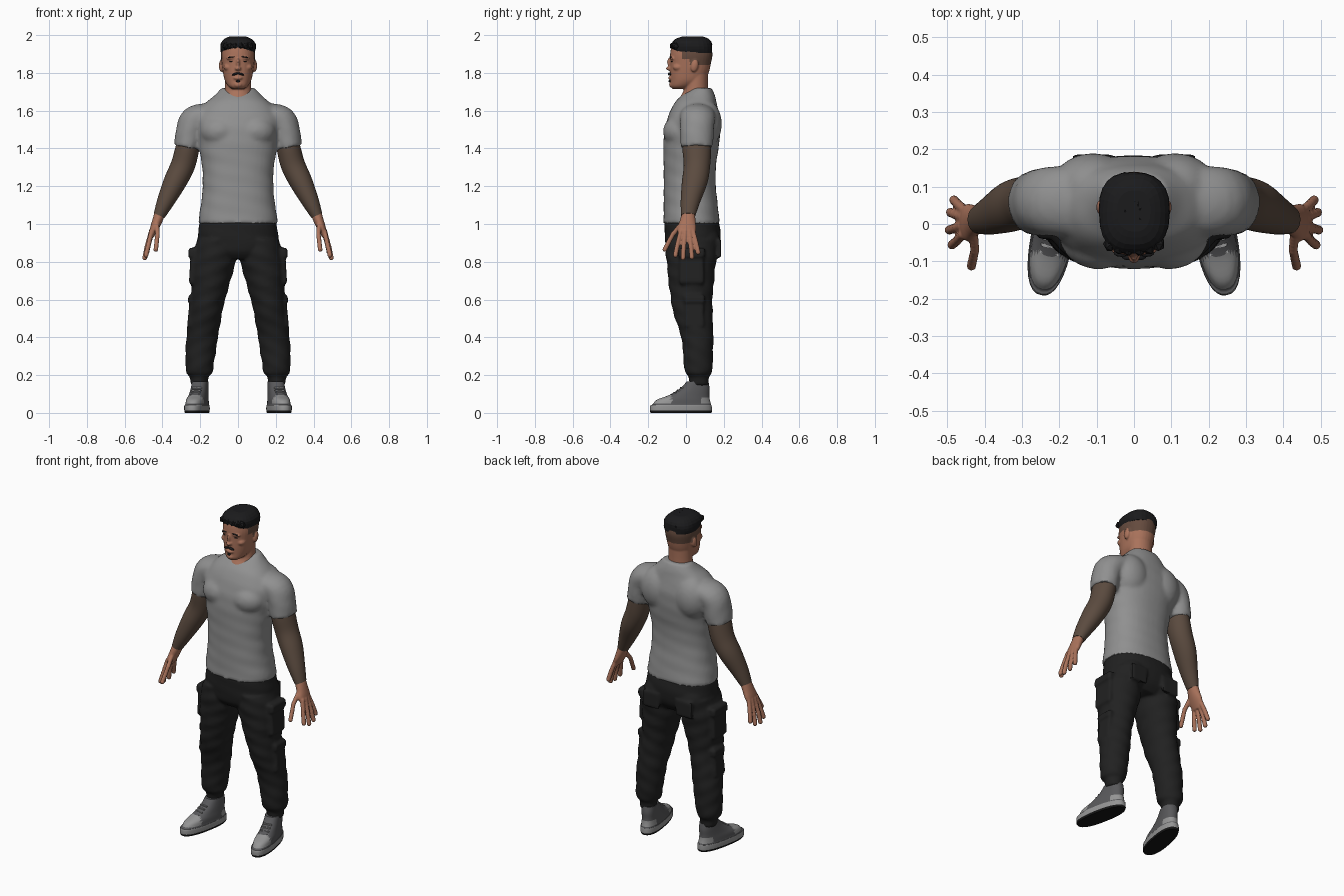
import bpy, bmesh, math, random
from mathutils import Matrix, Vector

random.seed(4)
if "Cube" in bpy.data.objects:
    bpy.data.objects.remove(bpy.data.objects["Cube"])


def material(name, *rgb):
    m = bpy.data.materials.new(name)
    m.use_nodes = True
    m.diffuse_color = (*rgb, 1)
    m.node_tree.nodes["Principled BSDF"].inputs["Base Color"].default_value = (*rgb, 1)
    return m


SKIN = material("skin", .40, .17, .105)
INKED = material("inked skin", .105, .07, .05)
FADE = material("shaved hair", .13, .07, .048)
HAIR = material("black hair", .011, .011, .012)
SHIRT = material("grey cotton", .28, .28, .28)
PANTS = material("black cloth", .015, .015, .015)
SHOE = material("dark grey suede", .10, .10, .105)
PANEL = material("light grey leather", .30, .30, .30)
RUBBER = material("black rubber", .008, .008, .008)


def spline(a, b, c, d, t):
    return [.5 * (2 * q + (r - p) * t + (2 * p - 5 * q + 4 * r - s) * t * t
                  + (3 * q - p - 3 * r + s) * t ** 3) for p, q, r, s in zip(a, b, c, d)]


def loft(bm, rings, side=1, n=32, e=2, tilt=False, ripple=0, steps=5):
    """Skin smooth elliptical sections given as (x, y, z, rx, ry)."""
    pts, last = [], len(rings) - 1
    for i in range(last):
        quad = [rings[max(0, min(last, i + k))] for k in (-1, 0, 1, 2)]
        pts += [spline(*quad, j / steps) for j in range(steps)]
    pts.append(rings[-1])
    loops = []
    for i, (x, y, z, rx, ry) in enumerate(pts):
        a, b = pts[max(0, i - 1)], pts[min(len(pts) - 1, i + 1)]
        t = Vector((b[0] - a[0], 0, b[2] - a[2])).normalized() if tilt else Vector((0, 0, -1))
        u = Vector((-t.z, 0, t.x))
        loop = []
        for k in range(n):
            w = math.tau * k / n
            c, s = math.cos(w), math.sin(w)
            f = 1 + ripple * (math.sin(z * 75 + 3 * w) + .6 * math.sin(z * 43 - 2 * w))
            co = Vector((x, y, z)) + u * (rx * f * math.copysign(abs(c) ** (2 / e), c))
            co.y += ry * f * math.copysign(abs(s) ** (2 / e), s)
            co.x *= side
            loop.append(bm.verts.new(co))
        loops.append(loop)
    for a, b in zip(loops, loops[1:]):
        for k in range(n):
            bm.faces.new((a[k - 1], a[k], b[k], b[k - 1]))
    bm.faces.new(loops[0])
    bm.faces.new(loops[-1])


def ball(bm, loc, size, rot=0, axis='Y', sub=3):
    m = Matrix.Translation(loc) @ Matrix.Rotation(rot, 4, axis) @ Matrix.Diagonal((*size, 1))
    bmesh.ops.create_icosphere(bm, subdivisions=sub, radius=1, matrix=m)


def box(bm, loc, size, rot=0, bevel=.008):
    m = Matrix.Translation(loc) @ Matrix.Rotation(rot, 4, 'Y') @ Matrix.Diagonal((*size, 1))
    verts = bmesh.ops.create_cube(bm, size=2, matrix=m)["verts"]
    edges = list({ed for v in verts for ed in v.link_edges})
    bmesh.ops.bevel(bm, geom=edges, offset=bevel, segments=2, affect='EDGES')


def finish(bm, name, mats, voxel=0, smooth=2, rule=None, angle=45):
    bmesh.ops.recalc_face_normals(bm, faces=bm.faces)
    me = bpy.data.meshes.new(name)
    bm.to_mesh(me)
    bm.free()
    ob = bpy.data.objects.new(name, me)
    bpy.context.collection.objects.link(ob)
    if voxel:
        mod = ob.modifiers.new("merge", 'REMESH')
        mod.mode, mod.voxel_size = 'VOXEL', voxel
        mod = ob.modifiers.new("soften", 'SMOOTH')
        mod.factor, mod.iterations = .5, smooth
        deps = bpy.context.evaluated_depsgraph_get()
        merged = bpy.data.meshes.new_from_object(ob.evaluated_get(deps))
        ob.modifiers.clear()
        ob.data = me = merged
    me.materials.clear()
    for m in mats:
        me.materials.append(m)
    for p in me.polygons:
        p.material_index = rule(p.center) if rule else 0
    bpy.ops.object.select_all(action='DESELECT')
    ob.select_set(True)
    bpy.context.view_layer.objects.active = ob
    if angle:
        bpy.ops.object.shade_smooth_by_angle(angle=math.radians(angle))
    return ob


# Shirt: torso, chest and shoulder blades merged with the sleeves
bm = bmesh.new()
loft(bm, [(0, .03, 1.0, .212, .15), (0, .025, 1.1, .197, .143), (0, .02, 1.2, .187, .138),
          (0, .02, 1.3, .19, .138), (0, .026, 1.4, .205, .146), (0, .034, 1.5, .222, .148),
          (0, .042, 1.57, .22, .136), (0, .05, 1.64, .17, .112), (0, .066, 1.68, .125, .088),
          (0, .085, 1.72, .088, .05)], n=40, e=2.3, ripple=.006)
for s in (1, -1):
    loft(bm, [(.16, .062, 1.58, .062, .095), (.23, .06, 1.55, .076, .092),
              (.255, .058, 1.48, .075, .089), (.27, .057, 1.405, .07, .084)], s, tilt=True, ripple=.008)
    ball(bm, (s * .095, -.03, 1.49), (.105, .092, .085))
    ball(bm, (s * .11, .1, 1.53), (.11, .09, .13))
finish(bm, "shirt", [SHIRT], .012)

# Trousers: hips, legs and cargo pockets
bm = bmesh.new()
loft(bm, [(0, .03, 1.015, .203, .144), (0, .036, .93, .213, .148), (0, .032, .86, .205, .135),
          (0, .03, .815, .15, .1)], n=40, e=2.3, ripple=.006)
for s in (1, -1):
    loft(bm, [(.115, .035, .92, .1, .14), (.13, .028, .8, .116, .131), (.158, .03, .6, .09, .11),
              (.175, .042, .5, .086, .1), (.19, .06, .4, .084, .085), (.202, .065, .27, .076, .077),
              (.205, .066, .215, .07, .07), (.205, .068, .19, .05, .055),
              (.205, .07, .145, .045, .05)], s, ripple=.02, steps=8)
    ball(bm, (s * .1, .09, .9), (.1, .092, .1))
    box(bm, (s * .229, .03, .765), (.026, .065, .085), s * -.06)
    box(bm, (s * .229, .03, .845), (.033, .07, .028), s * -.06)
    box(bm, (s * .238, .045, .53), (.024, .05, .08), s * -.1)
    box(bm, (s * .233, .045, .6), (.031, .055, .024), s * -.1)
    box(bm, (s * .11, .178, .87), (.055, .008, .05), bevel=.004)
finish(bm, "trousers", [PANTS], .009, 1)

# Head, neck, nose, brow and ears
bm = bmesh.new()
loft(bm, [(0, .055, 1.6, .09, .075), (0, .047, 1.66, .08, .082), (0, .052, 1.71, .07, .064),
          (0, .055, 1.8, .07, .062)])
loft(bm, [(0, -.025, 1.715, .03, .045), (0, -.018, 1.73, .052, .063), (0, .008, 1.76, .07, .09),
          (0, .018, 1.8, .079, .102), (0, .024, 1.85, .086, .108), (0, .028, 1.9, .09, .112),
          (0, .028, 1.95, .08, .1), (0, .03, 1.98, .05, .065)], e=2.2)
ball(bm, (0, -.086, 1.823), (.016, .02, .011))
ball(bm, (0, -.081, 1.847), (.01, .018, .034), .25, 'X')
ball(bm, (0, -.075, 1.773), (.026, .02, .012))
ball(bm, (0, -.07, 1.738), (.024, .02, .018))
for s in (1, -1):
    ball(bm, (s * .03, -.07, 1.879), (.032, .016, .009), s * .08)
    ball(bm, (s * .052, -.04, 1.83), (.025, .03, .02))
    ball(bm, (s * .088, .045, 1.838), (.013, .02, .034), -.2, 'X')


def scalp(c):
    return int(c.y > -.022 and abs(c.x) < .0925 and c.z > 1.842 + .03 * (c.y < .02))


finish(bm, "head", [SKIN, FADE], .005, 2, scalp)

# Brows, eyes, moustache and chin tuft
bm = bmesh.new()
for s in (1, -1):
    ball(bm, (s * .034, -.078, 1.884), (.021, .01, .004), s * .12, sub=2)
    ball(bm, (s * .034, -.07, 1.861), (.013, .01, .004), sub=2)
    ball(bm, (s * .015, -.087, 1.794), (.019, .01, .006), s * .3, sub=2)
ball(bm, (0, -.087, 1.756), (.011, .007, .006), sub=2)
finish(bm, "facial_hair", [HAIR])

# Cropped hair with overlapping swept locks
bm = bmesh.new()
loft(bm, [(0, .038, 1.905, .088, .1), (0, .032, 1.925, .093, .108), (0, .03, 1.955, .092, .108),
          (0, .032, 1.98, .072, .088), (0, .035, 1.992, .045, .055)], n=24, e=2.5, ripple=.015, steps=2)
for i in range(70):
    a, r = random.uniform(0, math.tau), math.sqrt(random.random())
    x, y = .078 * r * math.cos(a), .032 + .09 * r * math.sin(a)
    ball(bm, (x, y, 1.983 - .036 * r ** 3), (.012, .026, .011), random.uniform(-.7, .7), 'Z', 1)
for x in (-.065, -.04, -.015, .015, .04, .065):
    ball(bm, (x, -.066 + 3 * x * x, 1.943), (.018, .022, .022), random.uniform(-.4, .4), sub=1)
finish(bm, "hair", [HAIR], angle=0)


def shoe_colour(c):
    if c.z < .012:
        return 2
    toe = c.y < -.085 and c.z > .05
    heel = c.y > .07 and .05 < c.z < .085
    return 1 if c.z < .042 or toe or heel else 0


FINGERS = {"index": ((.458, -.028, .96), (.474, -.045, .89), (.487, -.056, .835)),
           "middle": ((.46, -.005, .96), (.482, -.012, .88), (.494, -.016, .82)),
           "ring": ((.458, .018, .96), (.48, .026, .88), (.491, .031, .825)),
           "little": ((.45, .035, .97), (.471, .053, .9), (.482, .064, .85)),
           "thumb": ((.43, -.015, 1.01), (.426, -.07, .945), (.435, -.112, .865))}

for label, s in (("left", 1), ("right", -1)):
    # Arm from inside the sleeve to the wrist
    bm = bmesh.new()
    loft(bm, [(.245, .057, 1.5, .06, .075), (.268, .057, 1.4, .063, .076), (.292, .058, 1.31, .064, .07),
              (.335, .046, 1.22, .06, .068), (.383, .024, 1.12, .046, .052),
              (.417, .012, 1.045, .031, .038)], s, tilt=True)
    finish(bm, label + "_arm", [INKED])

    # Hand with spread fingers
    bm = bmesh.new()
    loft(bm, [(.414, .013, 1.055, .029, .035), (.43, .008, 1.01, .026, .043),
              (.446, .004, .97, .021, .05), (.46, .004, .93, .012, .038)], s, tilt=True)
    for f, path in FINGERS.items():
        for a, b in zip(path, path[1:]):
            for k in range(7):
                p = Vector(a).lerp(Vector(b), k / 6)
                ball(bm, (s * p.x, p.y, p.z), (.0135,) * 3, sub=2)
    finish(bm, label + "_hand", [SKIN], .005, 2)

    # Shoe: sole, toe cap, heel panel and laces, turned outward
    bm = bmesh.new()
    loft(bm, [(0, -.027, 0, .054, .163), (0, -.027, .012, .057, .167), (0, -.027, .04, .057, .165),
              (0, -.023, .044, .053, .158), (0, -.014, .07, .051, .142), (0, .018, .095, .047, .107),
              (0, .048, .13, .044, .078), (0, .062, .165, .042, .058)], e=2.4, steps=4)
    turn = Matrix.Translation((s * .212, 0, 0)) @ Matrix.Rotation(s * .19, 4, 'Z')
    ob = finish(bm, label + "_shoe", [SHOE, PANEL, RUBBER], rule=shoe_colour)
    ob.matrix_world = turn
    bm = bmesh.new()
    for k in range(4):
        box(bm, (0, -.078 + .018 * k, .093 + .013 * k), (.026, .005, .004), bevel=.002)
    finish(bm, label + "_laces", [PANEL]).matrix_world = turn
